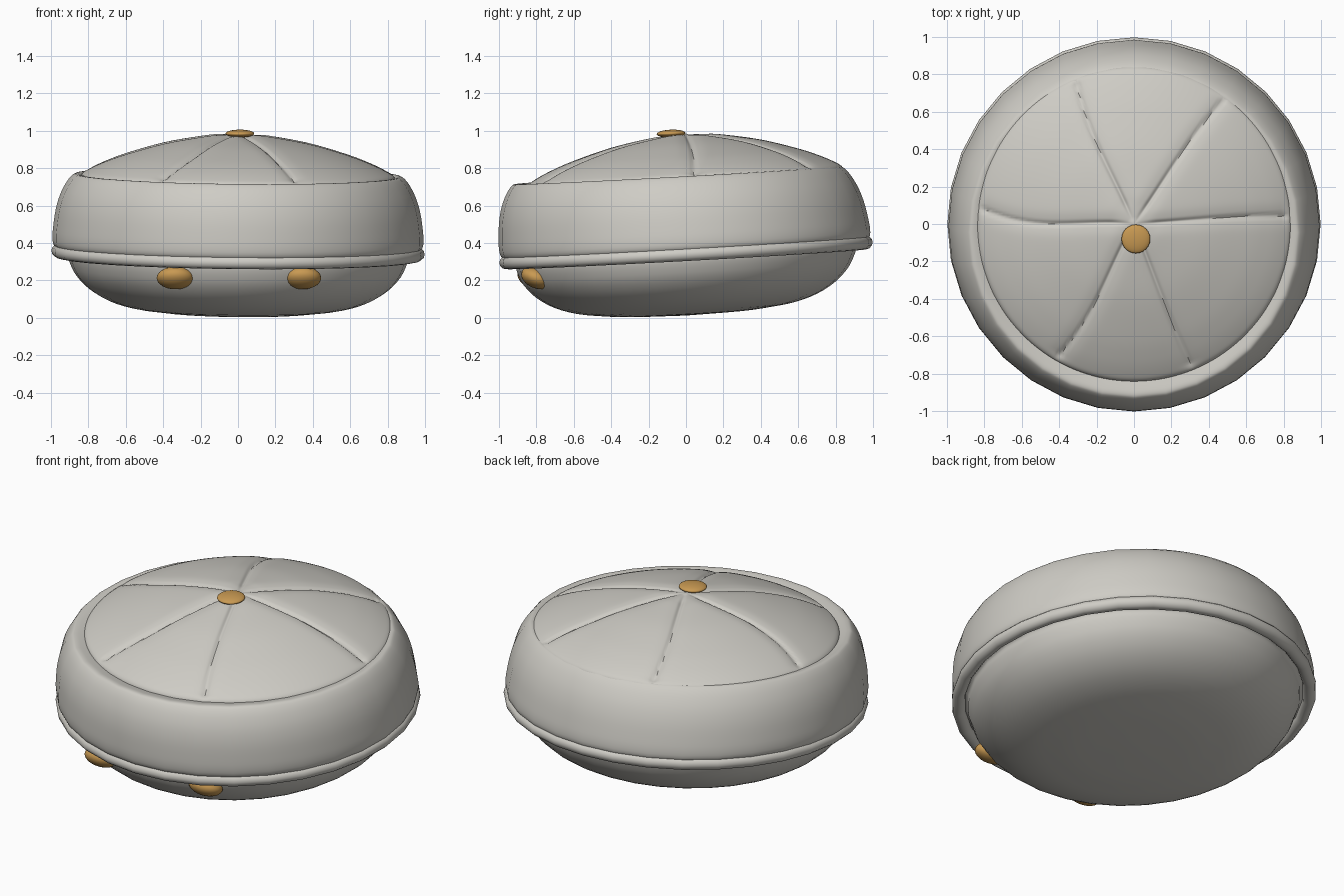
import bpy, bmesh, math
from math import sin, cos, pi, radians
from mathutils import Vector

if "Cube" in bpy.data.objects:
    bpy.data.objects.remove(bpy.data.objects["Cube"])

TILT_Y, TILT_X = 0.055, -0.01   # the cushion leans towards its front


def material(name, color):
    m = bpy.data.materials.new(name)
    m.use_nodes = True
    m.diffuse_color = (*color, 1)
    bsdf = m.node_tree.nodes["Principled BSDF"]
    bsdf.inputs["Base Color"].default_value = (*color, 1)
    bsdf.inputs["Roughness"].default_value = 0.8
    return m


fabric = material("warm grey fabric", (0.62, 0.605, 0.56))
gold = material("ochre button", (0.58, 0.32, 0.085))


def smooth_profile(points, steps):
    """Catmull-Rom interpolation through a few profile points."""
    p = [Vector(q) for q in points]
    p = [2 * p[0] - p[1]] + p + [2 * p[-1] - p[-2]]
    out = []
    for i in range(1, len(p) - 2):
        a, b, c, d = p[i - 1:i + 3]
        for k in range(steps):
            t = k / steps
            out.append(0.5 * (2 * b + (c - a) * t + (2 * a - 5 * b + 4 * c - d) * t ** 2
                              + (3 * b - a - 3 * c + d) * t ** 3))
    return out + [p[-2]]


def finish(name, bm, mat, angle=50):
    bmesh.ops.remove_doubles(bm, verts=bm.verts, dist=1e-5)
    bmesh.ops.recalc_face_normals(bm, faces=bm.faces)
    mesh = bpy.data.meshes.new(name)
    bm.to_mesh(mesh)
    bm.free()
    mesh.materials.append(mat)
    ob = bpy.data.objects.new(name, mesh)
    bpy.context.collection.objects.link(ob)
    bpy.ops.object.select_all(action='DESELECT')
    ob.select_set(True)
    bpy.context.view_layer.objects.active = ob
    bpy.ops.object.shade_smooth_by_angle(angle=radians(angle))
    return ob


def lathe(name, profile, segments, up, lean=0.0, dent=None, closed=False):
    """Spin a profile round z, then lean and tilt it; up says which way faces look."""
    bm = bmesh.new()
    rings = []
    for r, z in profile:
        ring = []
        for s in range(segments):
            a = 2 * pi * s / segments
            h = z - (dent(r, a) if dent else 0)
            x, y = r * cos(a), r * sin(a) - lean * (z - 0.35)
            ring.append(bm.verts.new((x, y, h + TILT_Y * y + TILT_X * x)))
        rings.append(ring)
    pairs = list(zip(rings, rings[1:]))
    if closed:
        pairs.append((rings[-1], rings[0]))
    for lo, hi in pairs:
        for s in range(segments):
            t = (s + 1) % segments
            bm.faces.new((lo[s], lo[t], hi[t], hi[s]))
    bmesh.ops.remove_doubles(bm, verts=bm.verts, dist=1e-5)
    ob = finish(name, bm, fabric)
    # open shells: make the known outward side face out
    if not closed:
        test = sum(p.normal.z * p.area for p in ob.data.polygons)
        if test * up < 0:
            ob.data.flip_normals()
    return ob


# Rounded base
base = [(0, 0.012), (0.3, 0.02), (0.45, 0.033), (0.58, 0.052), (0.7, 0.09),
        (0.8, 0.15), (0.87, 0.225), (0.905, 0.3), (0.915, 0.34), (0.96, 0.36)]
lathe("base_cushion", smooth_profile(base, 3), 32, -1)

# Piping between base and side band
piping = [(0.962 + 0.036 * cos(2 * pi * k / 12), 0.349 + 0.036 * sin(2 * pi * k / 12))
          for k in range(12)]
lathe("piping", piping, 32, 1, closed=True)

# Side band with a soft shoulder tucked under the top panel
band = [(0.955, 0.35), (0.985, 0.38), (0.992, 0.42), (0.988, 0.48), (0.975, 0.57),
        (0.952, 0.65), (0.92, 0.715), (0.89, 0.754), (0.868, 0.765), (0.83, 0.758),
        (0.74, 0.73)]
lathe("side_band", smooth_profile(band, 3), 32, 1, lean=0.11)

# Domed top panel with six stitched creases: end angle and bend in degrees
creases = [(3, 1), (54, 2), (112, 3), (174, 6), (240, 4), (-68, -1)]


def crease_depth(r, a):
    depth = 0
    for end, bend in creases:
        u = min(r / 0.83, 1)
        centre = radians(end + bend * sin(pi * u))
        off = r * math.remainder(a - centre, 2 * pi)
        if abs(off) > 0.2:
            continue
        fade = min(1, r / 0.12) * max(0, min(1, (0.84 - r) / 0.04))
        depth += fade * (0.011 * math.exp(-(off / 0.012) ** 2)
                         + 0.009 * math.exp(-(off / 0.045) ** 2))
    return depth


dome = [(0, 0.985), (0.1, 0.982), (0.2, 0.969), (0.4, 0.931), (0.6, 0.872),
        (0.72, 0.826), (0.8, 0.787), (0.835, 0.762), (0.845, 0.73)]
lathe("top_panel", smooth_profile(dome, 5), 360, 1, dent=crease_depth)


# Buttons
def button(name, location, size, tilt=(0, 0, 0)):
    bm = bmesh.new()
    bmesh.ops.create_uvsphere(bm, u_segments=24, v_segments=14, radius=1)
    ob = finish(name, bm, gold)
    ob.location, ob.scale, ob.rotation_euler = location, size, tilt
    return ob


button("top_button", (0.01, -0.08, 0.985), (0.077, 0.077, 0.021), (0.04, 0, 0))
for side, x, y in (("left", 0.345, -0.80), ("right", -0.335, -0.82)):
    button(f"{side}_front_button", (x, y, 0.213), (0.1, 0.085, 0.055), (-0.4, 0, 0))
